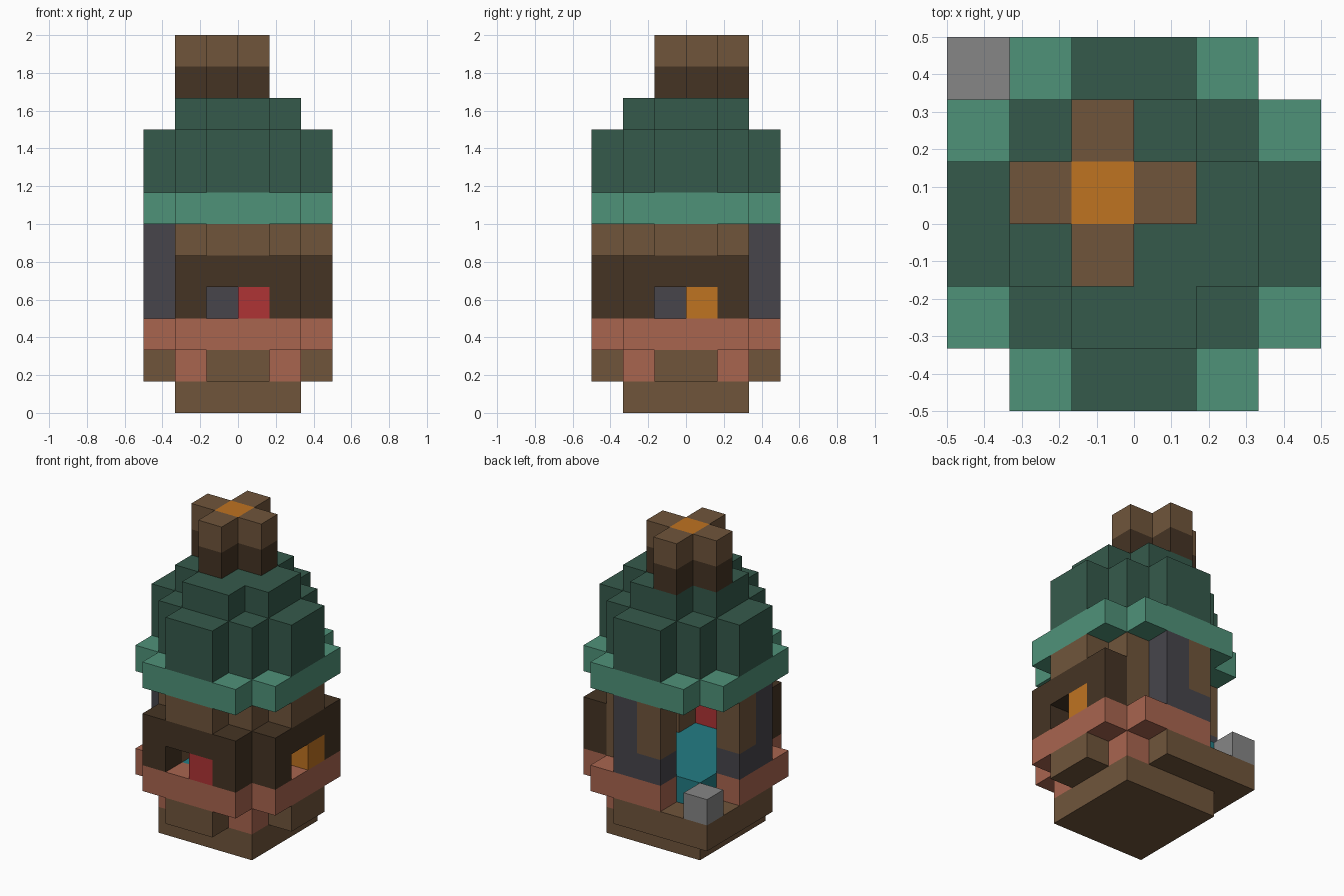
import bpy
import bmesh
from mathutils import Vector

if "Cube" in bpy.data.objects:
    bpy.data.objects.remove(bpy.data.objects["Cube"], do_unlink=True)

UNIT = 1 / 6          # edge of one building block
SIDES = [Vector(v) for v in ((1, 0, 0), (-1, 0, 0), (0, 1, 0),
                             (0, -1, 0), (0, 0, 1), (0, 0, -1))]


def linear(c):
    c /= 255
    return c / 12.92 if c <= 0.04045 else ((c + 0.055) / 1.055) ** 2.4


def material(name, r, g, b):
    m = bpy.data.materials.new(name)
    m.use_nodes = True
    color = (linear(r), linear(g), linear(b), 1)
    m.diffuse_color = color
    bsdf = m.node_tree.nodes["Principled BSDF"]
    bsdf.inputs["Base Color"].default_value = color
    bsdf.inputs["Roughness"].default_value = 0.9
    return m


wood = material("wood brown", 112, 85, 59)
dark_wood = material("dark wood", 69, 52, 36)
clay = material("clay", 169, 101, 79)
mint = material("mint green", 79, 146, 121)
pine = material("pine green", 53, 90, 75)
stone = material("light stone", 134, 134, 134)
slate = material("slate", 71, 69, 75)
red = material("red", 175, 51, 53)
amber = material("amber", 191, 115, 33)
teal = material("teal", 35, 125, 132)


# Block sets: x and y count blocks from the centre, z counts layers
def box(x0, x1, y0, y1, z0, z1):
    return {(x, y, z) for x in range(x0, x1) for y in range(y0, y1) for z in range(z0, z1)}


def column(x, y, z0, z1):
    return box(x, x + 1, y, y + 1, z0, z1)


def cross(outer, inner, z0, z1):
    return box(-outer, outer, -inner, inner, z0, z1) | box(-inner, inner, -outer, outer, z0, z1)


def core(z0, z1):
    return box(-2, 2, -2, 2, z0, z1)


def swapped(cells):
    """Reflect across the diagonal that runs through the doorway."""
    return {(-1 - y, -1 - x, z) for x, y, z in cells}


def both(cells):
    return cells | swapped(cells)


parts = []
filled = set()


def part(name, mat, cells):
    cells = cells - filled
    filled.update(cells)
    parts.append((name, mat, cells))


# Foundation, doorstep and its stone
part("foundation", wood, core(0, 1))
feet = column(-2, -2, 1, 2) | column(1, -2, 1, 2) | column(1, 1, 1, 2)
part("clay_feet", clay, feet)
part("plinth", wood, core(1, 2) | cross(3, 1, 1, 2) | box(-3, -1, 1, 3, 1, 2))
part("step_stone", stone, column(-3, 2, 2, 3))

# Clay sill ring, open at the doorway, around the teal floor
doorway = box(-3, -1, 1, 3, 2, 6)
part("floor", teal, core(2, 3))
part("sill_ring", clay, cross(3, 2, 2, 3) - doorway)

# Red and amber blocks fill half of each window
part("red_window_block", red, column(0, -3, 3, 4))
part("amber_window_block", amber, column(2, 0, 3, 4))

# Walls on the front and left, corner posts and lintels
front_wall = box(-2, 2, -3, -2, 3, 5) - column(-1, -3, 3, 4)
left_wall = box(2, 3, -2, 2, 3, 5) - column(2, -1, 3, 4)
part("dark_walls", dark_wood, front_wall | left_wall)
part("corner_posts", wood, column(-2, -2, 3, 6) | column(1, -2, 3, 6) | column(1, 1, 3, 6))
part("lintels", wood, both(box(-1, 1, -3, -2, 5, 6)))

# Slate pillars and door frames either side of the doorway
part("slate_pillars", slate, both(column(0, 2, 3, 6) | column(-1, 2, 3, 4)))
part("door_frames", wood, both(column(-1, 2, 4, 6)))

# Stepped roof
part("roof_brim", mint, cross(3, 2, 6, 7))
part("roof_lower", pine, core(7, 9) | cross(3, 1, 7, 9))
part("roof_upper", pine, cross(2, 1, 9, 10))


# Cross-shaped chimney with a glowing middle
def chimney(z):
    return box(-2, 1, 0, 1, z, z + 1) | box(-1, 0, -1, 2, z, z + 1)


part("chimney_glow", amber, column(-1, 0, 11, 12))
part("chimney_base", dark_wood, chimney(10))
part("chimney_top", wood, chimney(11))


def build(name, mat, cells):
    """Skin a block set with its exposed faces, merging flat neighbours."""
    bm = bmesh.new()
    for cell in cells:
        mid = Vector(cell) + Vector((0.5, 0.5, 0.5))
        for n in SIDES:
            if tuple(int(v) for v in Vector(cell) + n) in filled:
                continue
            u = Vector((n.y, n.z, n.x))
            v = n.cross(u)
            ring = (-u - v, u - v, u + v, v - u)
            bm.faces.new([bm.verts.new((mid + (n + c) / 2) * UNIT) for c in ring])
    bmesh.ops.remove_doubles(bm, verts=bm.verts[:], dist=0.001)
    bmesh.ops.dissolve_limit(bm, angle_limit=0.01, verts=bm.verts[:], edges=bm.edges[:])
    mesh = bpy.data.meshes.new(name)
    bm.to_mesh(mesh)
    bm.free()
    mesh.materials.append(mat)
    bpy.context.collection.objects.link(bpy.data.objects.new(name, mesh))


for name, mat, cells in parts:
    build(name, mat, cells)
